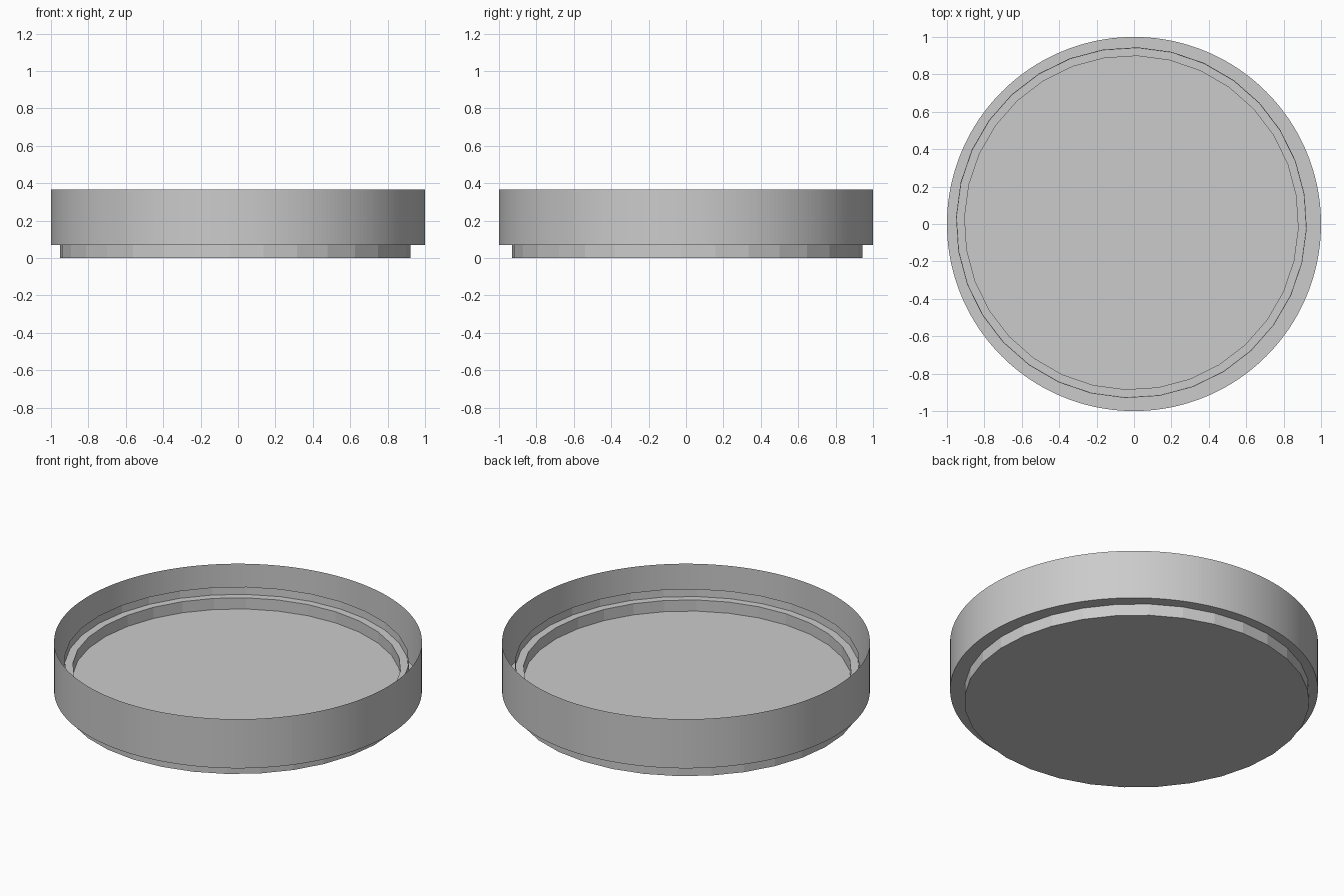
import bpy, bmesh, math

if "Cube" in bpy.data.objects:
    bpy.data.objects.remove(bpy.data.objects["Cube"])


def lathe(name, profile, sides, centre=(0, 0), phase=0.0):
    """Stack of rings (radius, z) with the first and last ring capped."""
    bm = bmesh.new()
    rings = []
    for r, z in profile:
        rings.append([bm.verts.new((
            centre[0] + r * math.cos(phase + math.tau * i / sides),
            centre[1] + r * math.sin(phase + math.tau * i / sides), z))
            for i in range(sides)])
    for a, b in zip(rings, rings[1:]):
        for i in range(sides):
            j = (i + 1) % sides
            bm.faces.new((a[i], a[j], b[j], b[i]))
    bm.faces.new(rings[0][::-1])
    if len(rings) > 2:
        bm.faces.new(rings[-1])
    mesh = bpy.data.meshes.new(name)
    bm.to_mesh(mesh)
    bm.free()
    obj = bpy.data.objects.new(name, mesh)
    bpy.context.collection.objects.link(obj)
    return obj


# Thin outer wall with a closed bottom, open at the top
lathe("outer_dish", [(1.0, 0.07), (1.0, 0.365)], 256)

# Faceted base: its top is recessed to a narrow step and then a lower floor
lathe("inner_base",
      [(0.938, 0.0), (0.938, 0.25), (0.936, 0.205), (0.892, 0.205), (0.892, 0.138)],
      32, centre=(-0.014, 0.007), phase=math.radians(-2))
